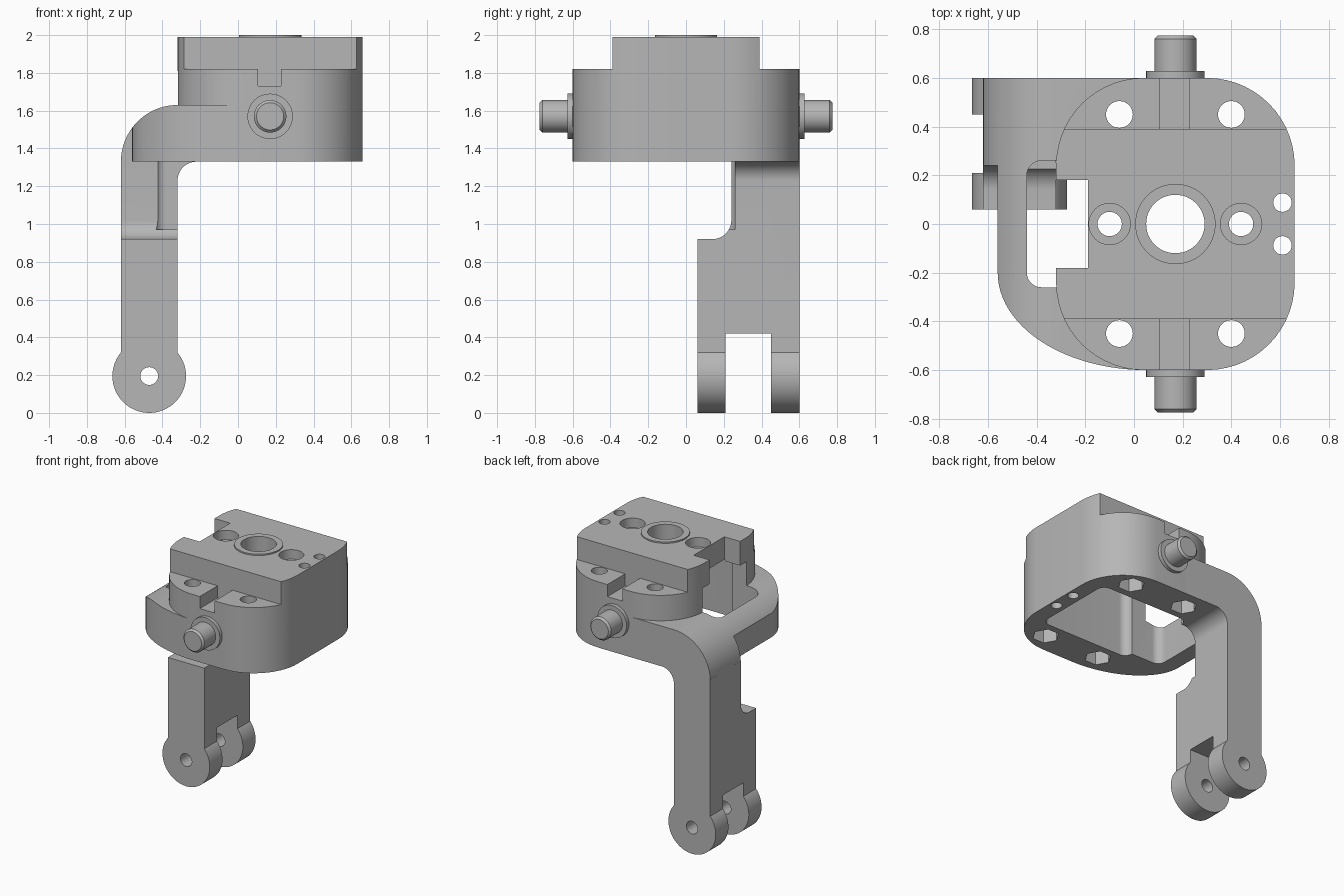
import bpy, bmesh, math

cube = bpy.data.objects.get("Cube")
if cube:
    bpy.data.objects.remove(cube, do_unlink=True)

grey = bpy.data.materials.new("plain grey")
grey.use_nodes = True
grey.diffuse_color = (0.47, 0.47, 0.47, 1)
grey.node_tree.nodes["Principled BSDF"].inputs["Base Color"].default_value = grey.diffuse_color


def arc(cx, cy, rx, start, end, ry=None, n=14):
    """Points along an arc, angles in degrees."""
    ry = ry or rx
    steps = [math.radians(start + (end - start) * i / n) for i in range(n + 1)]
    return [(cx + rx * math.cos(a), cy + ry * math.sin(a)) for a in steps]


def circle(cx, cy, r, n=48):
    return arc(cx, cy, r, 0, 360, n=n)[:-1]


def box(x0, x1, y0, y1):
    return [(x0, y0), (x1, y0), (x1, y1), (x0, y1)]


def rounded(x0, x1, y0, y1, r):
    return (arc(x1 - r, y1 - r, r, 0, 90) + arc(x0 + r, y1 - r, r, 90, 180)
            + arc(x0 + r, y0 + r, r, 180, 270) + arc(x1 - r, y0 + r, r, 270, 360))


def prism(name, pts, axis, lo, hi):
    """Extrude a 2D profile along an axis."""
    place = {"x": lambda a, b, c: (c, a, b),
             "y": lambda a, b, c: (a, c, b),
             "z": lambda a, b, c: (a, b, c)}[axis]
    bm = bmesh.new()
    low = [bm.verts.new(place(a, b, lo)) for a, b in pts]
    high = [bm.verts.new(place(a, b, hi)) for a, b in pts]
    bm.faces.new(low)
    bm.faces.new(high)
    for i in range(len(pts)):
        j = (i + 1) % len(pts)
        bm.faces.new((low[i], low[j], high[j], high[i]))
    bmesh.ops.recalc_face_normals(bm, faces=bm.faces)
    mesh = bpy.data.meshes.new(name)
    bm.to_mesh(mesh)
    bm.free()
    mesh.materials.append(grey)
    obj = bpy.data.objects.new(name, mesh)
    bpy.context.collection.objects.link(obj)
    return obj


helpers = []


def cutter(pts, axis, lo, hi):
    obj = prism("cutter", pts, axis, lo, hi)
    obj.hide_render = True
    helpers.append(obj)
    return obj


def combine(obj, tools, operation="DIFFERENCE"):
    for tool in tools:
        mod = obj.modifiers.new("bool", "BOOLEAN")
        mod.operation, mod.solver, mod.object = operation, "EXACT", tool
    graph = bpy.context.evaluated_depsgraph_get()
    mesh = bpy.data.meshes.new_from_object(obj.evaluated_get(graph))
    obj.modifiers.clear()
    obj.data = mesh


# Shared cutters: cavity, opening beside the arm, bolt holes with nut pockets
cavity = cutter(rounded(-0.2, 0.54, -0.32, 0.32, 0.06), "z", 1.2, 1.82)
opening = cutter(rounded(-0.44, -0.1, -0.26, 0.26, 0.06), "z", 0.97, 1.81)
bolts = []
for x in (-0.06, 0.4):
    for y in (-0.45, 0.45):
        bolts.append(cutter(circle(x, y, 0.055, 32), "z", 1.2, 2.1))
        bolts.append(cutter(circle(x, y, 0.092, 6), "z", 1.2, 1.45))
bore = cutter(circle(0.17, 0, 0.12), "z", 1.7, 2.1)

# Main body with stepped top
body = prism("body", rounded(-0.32, 0.66, -0.6, 0.6, 0.36), "z", 1.33, 1.99)
cuts = [cavity, opening, bore] + bolts
cuts.append(cutter(box(-0.6, -0.19, -0.18, 0.18), "z", 1.2, 2.1))
for s in (-1, 1):
    y0, y1 = sorted((s * 0.39, s * 0.8))
    cuts.append(cutter(box(-0.6, 0.9, y0, y1), "z", 1.82, 2.1))
    cuts.append(cutter(box(0.105, 0.228, y0, y1), "z", 1.73, 1.9))
    cuts.append(cutter(circle(0.61, s * 0.088, 0.038, 32), "z", 1.2, 2.1))
for x in (-0.1, 0.44):
    cuts.append(cutter(circle(x, 0, 0.05, 32), "z", 1.7, 2.1))
    cuts.append(cutter(circle(x, 0, 0.085, 32), "z", 1.92, 2.1))
combine(body, cuts)

# Raised ring around the central bore
ring = prism("top_ring", circle(0.17, 0, 0.165), "z", 1.95, 2.0)
combine(ring, [bore])

# Arm wrapping the side of the body, rounded over its outer edge
plan = (arc(0.05, -0.2, 0.61, 270, 180, ry=0.4, n=24)
        + [(-0.56, 0.24), (-0.62, 0.24), (-0.62, 0.6), (0.05, 0.6)])
arm = prism("side_arm", plan, "z", 1.33, 1.75)
arch = cutter([(-0.62, 1.2)] + arc(-0.32, 1.33, 0.3, 180, 90, n=24)
              + [(0.4, 1.63), (0.4, 1.2)], "y", -0.8, 0.8)
combine(arm, [arch], "INTERSECT")
combine(arm, [cavity, opening] + bolts)

# Leg with forked lower end
side = ([(0.06, 0.28), (0.06, 0.92)] + arc(0.14, 1.02, 0.1, 270, 360)
        + [(0.24, 1.5), (0.6, 1.5), (0.6, 0.28), (0.45, 0.28),
           (0.45, 0.42), (0.21, 0.42), (0.21, 0.28)])
leg = prism("leg", side, "x", -0.8, 0)
front = cutter([(-0.62, 0.1), (-0.62, 1.34), (-0.22, 1.34)]
               + arc(-0.22, 1.23, 0.1, 90, 180) + [(-0.32, 0.1)], "y", -0.1, 0.8)
combine(leg, [front], "INTERSECT")
combine(leg, [opening])

# Round lugs at the foot of the fork
eye = cutter(circle(-0.47, 0.195, 0.047, 32), "y", -0.2, 0.8)
lugs = []
for name, y0, y1 in (("front_lug", 0.06, 0.21), ("rear_lug", 0.45, 0.6)):
    lug = prism(name, circle(-0.47, 0.195, 0.195, 64), "y", y0, y1)
    combine(lug, [eye])
    lugs.append(lug)

# Pivot pins with flanges, front and rear
pins = []
for name, s in (("front", -1), ("rear", 1)):
    lo, hi = sorted((s * 0.56, s * 0.628))
    pins.append(prism(name + "_flange", circle(0.17, 1.57, 0.12), "y", lo, hi))
    lo, hi = sorted((s * 0.56, s * 0.775))
    pin = prism(name + "_pin", circle(0.17, 1.57, 0.086), "y", lo, hi)
    bm = bmesh.new()
    bm.from_mesh(pin.data)
    rim = [e for e in bm.edges if all(abs(v.co.y) > 0.7 for v in e.verts)]
    bmesh.ops.bevel(bm, geom=rim, offset=0.014, segments=1, affect="EDGES")
    bm.to_mesh(pin.data)
    bm.free()
    pins.append(pin)

for obj in helpers:
    bpy.data.objects.remove(obj, do_unlink=True)

# Smooth curved walls, keep edges sharp
bpy.ops.object.select_all(action="DESELECT")
for obj in [body, ring, arm, leg] + lugs + pins:
    obj.select_set(True)
    bpy.context.view_layer.objects.active = obj
bpy.ops.object.shade_smooth_by_angle(angle=math.radians(25))
